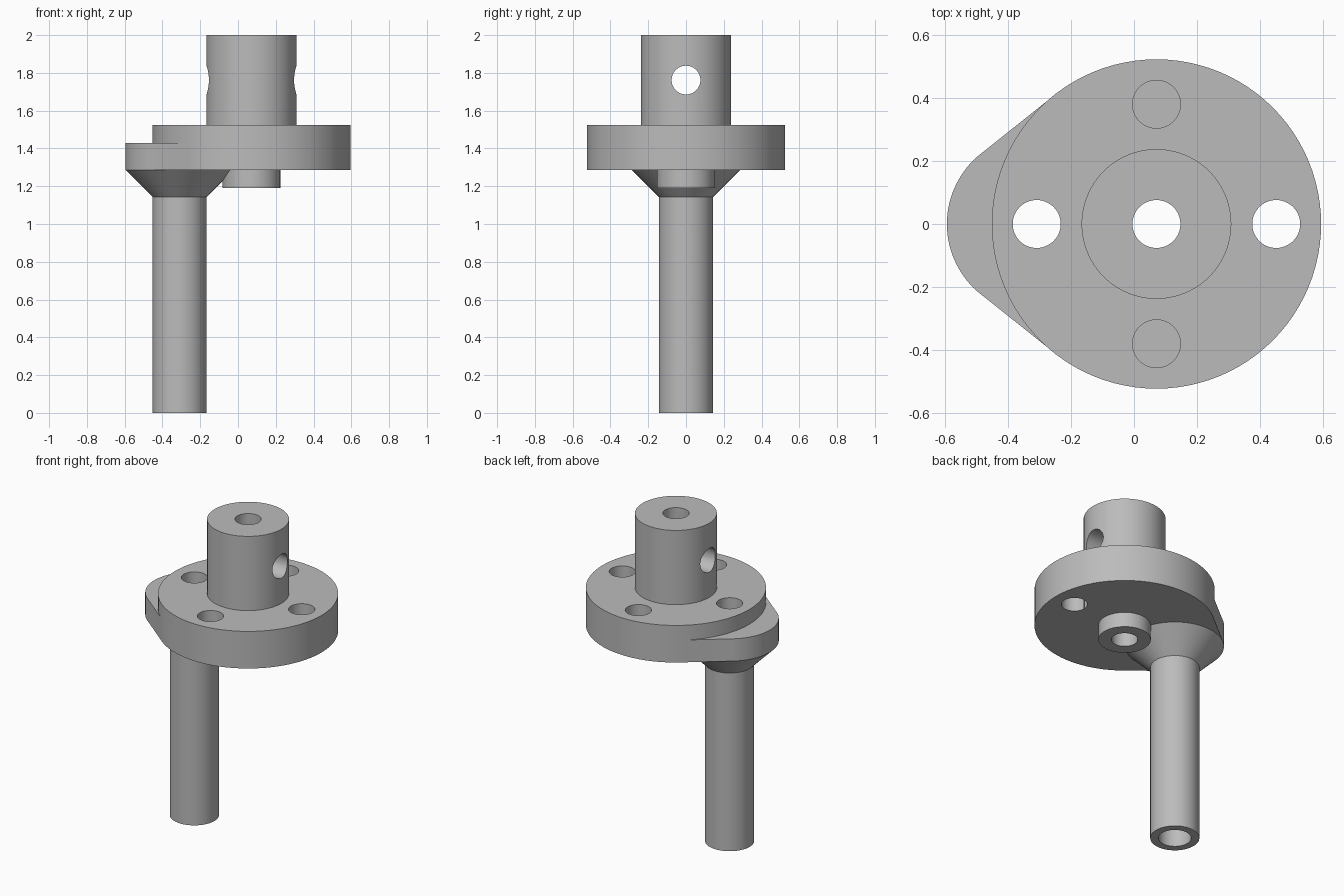
import bpy, bmesh, math
from mathutils import Vector, Matrix

if "Cube" in bpy.data.objects:
    bpy.data.objects.remove(bpy.data.objects["Cube"], do_unlink=True)

U = 1 / 21            # one design unit; the model is 42 units tall
DISC_X = 1.5          # axis of the disc and hub
REACH = 8             # distance from that axis to the tube and the holes
TUBE_X = DISC_X - REACH
DISC_R, LOBE_R, HOLE_R = 11, 6, 1.6
SEGMENTS = 96

grey = bpy.data.materials.new("plain_grey")
grey.use_nodes = True
colour = (0.5, 0.5, 0.5, 1)
grey.diffuse_color = colour
grey.node_tree.nodes["Principled BSDF"].inputs["Base Color"].default_value = colour


def make_object(name, bm):
    bmesh.ops.recalc_face_normals(bm, faces=bm.faces)
    bmesh.ops.scale(bm, vec=(U, U, U), verts=bm.verts)
    mesh = bpy.data.meshes.new(name)
    bm.to_mesh(mesh)
    bm.free()
    mesh.materials.append(grey)
    obj = bpy.data.objects.new(name, mesh)
    bpy.context.collection.objects.link(obj)
    return obj


def turned(name, x, y, profile):
    """Solid of revolution from (radius, height) pairs."""
    bm = bmesh.new()
    rings = []
    for r, z in profile:
        angles = [2 * math.pi * i / SEGMENTS for i in range(SEGMENTS)]
        rings.append([bm.verts.new((x + r * math.cos(a), y + r * math.sin(a), z)) for a in angles])
    for low, high in zip(rings, rings[1:]):
        for i in range(SEGMENTS):
            j = (i + 1) % SEGMENTS
            bm.faces.new((low[i], low[j], high[j], high[i]))
    bm.faces.new(rings[0][::-1])
    bm.faces.new(rings[-1])
    return make_object(name, bm)


def prism(name, outline, bottom, top):
    bm = bmesh.new()
    face = bm.faces.new([bm.verts.new((x, y, bottom)) for x, y in outline])
    extruded = bmesh.ops.extrude_face_region(bm, geom=[face])["geom"]
    verts = [v for v in extruded if isinstance(v, bmesh.types.BMVert)]
    bmesh.ops.translate(bm, vec=(0, 0, top - bottom), verts=verts)
    return make_object(name, bm)


def combine(body, other, operation):
    mod = body.modifiers.new(other.name, 'BOOLEAN')
    mod.operation = operation
    mod.solver = 'EXACT'
    mod.object = other
    bpy.context.view_layer.objects.active = body
    bpy.ops.object.modifier_apply(modifier=mod.name)
    bpy.data.objects.remove(other, do_unlink=True)


# Disc with hub above and short boss below
body = turned("flanged_hub_with_tube", DISC_X, 0, [
    (3.2, 25), (3.2, 27), (DISC_R, 27), (DISC_R, 32), (5, 32), (5, 42)])

# Offset tube, flaring into the round end of the lobe
tube = turned("offset_tube", TUBE_X, 0, [(3, 0), (3, 24), (LOBE_R, 27), (LOBE_R, 30)])

# Straight lobe flanks, tangent to the round end and the disc
nx = -(DISC_R - LOBE_R) / REACH
ny = math.sqrt(1 - nx * nx)
small, big = LOBE_R - 0.005, DISC_R - 0.02
upper = [(TUBE_X + small * nx, small * ny), (DISC_X + big * nx, big * ny)]
lobe = prism("lobe_web", upper + [(x, -y) for x, y in reversed(upper)], 27, 30)

combine(body, tube, 'UNION')
combine(body, lobe, 'UNION')

# Vertical bores: hub, tube, tube top, far through hole, two blind holes
bores = [
    ("hub_bore", DISC_X, 0, HOLE_R, 24, 43),
    ("tube_bore", TUBE_X, 0, 2, -1, 27),
    ("tube_top_hole", TUBE_X, 0, HOLE_R, 26, 33),
    ("through_hole", DISC_X + REACH, 0, HOLE_R, 26, 33),
    ("front_blind_hole", DISC_X, -REACH, HOLE_R, 29, 33),
    ("back_blind_hole", DISC_X, REACH, HOLE_R, 29, 33),
]
for name, x, y, r, bottom, top in bores:
    combine(body, turned(name, x, y, [(r, bottom), (r, top)]), 'DIFFERENCE')

# Cross hole through the hub
cross = turned("cross_hole", 0, 0, [(HOLE_R, -6), (HOLE_R, 6)])
cross.data.transform(Matrix.Translation(Vector((DISC_X, 0, 37)) * U) @ Matrix.Rotation(math.pi / 2, 4, 'Y'))
combine(body, cross, 'DIFFERENCE')

# Smooth round walls, sharp rims
bpy.ops.object.select_all(action='DESELECT')
body.select_set(True)
bpy.context.view_layer.objects.active = body
bpy.ops.object.shade_smooth_by_angle(angle=math.radians(30))
